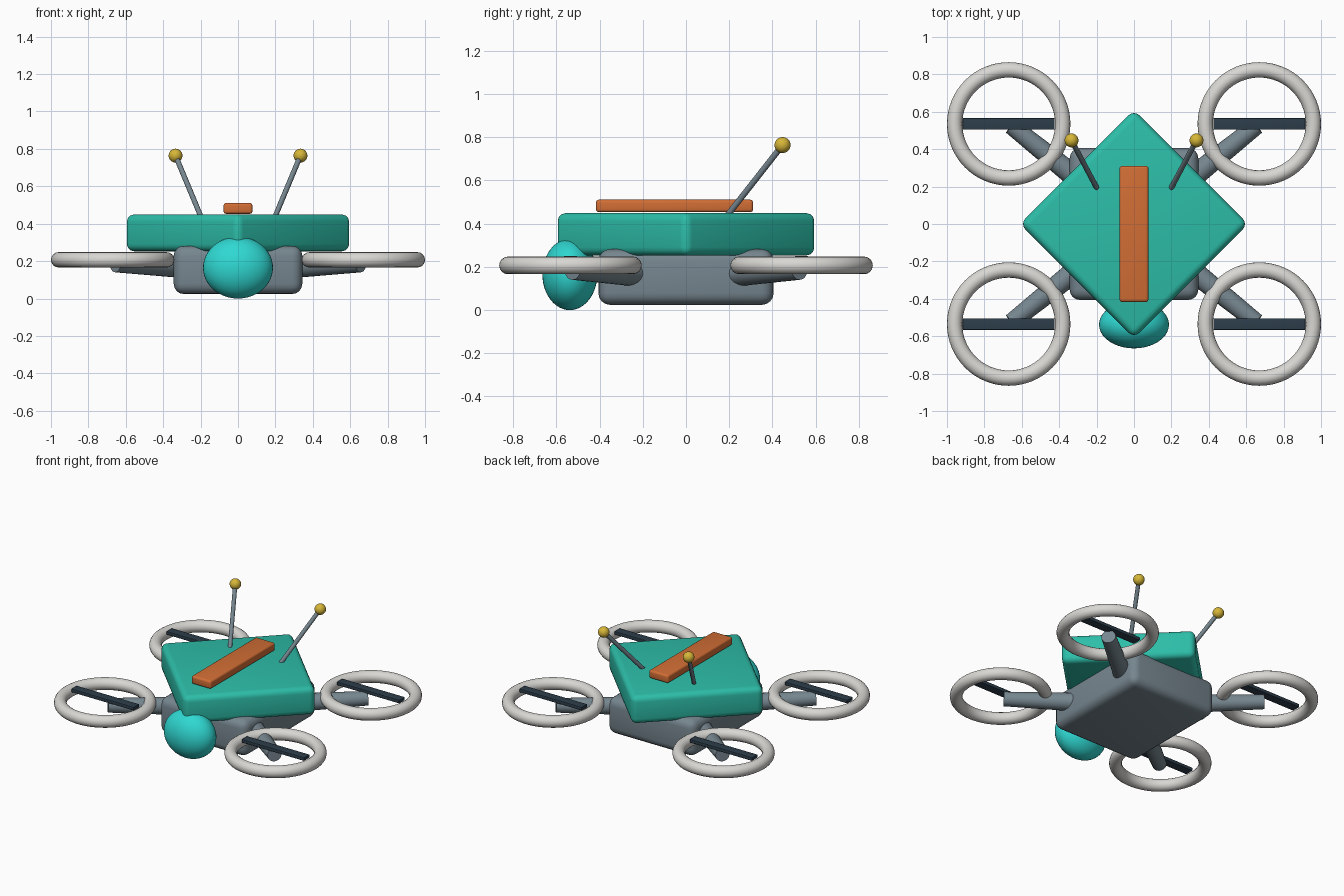
import bpy
import bmesh
import math
from mathutils import Matrix, Vector

if "Cube" in bpy.data.objects:
    bpy.data.objects.remove(bpy.data.objects["Cube"], do_unlink=True)


def material(name, hex_code):
    """Flat material from an sRGB hex colour."""
    srgb = [int(hex_code[i:i + 2], 16) / 255 for i in (0, 2, 4)]
    colour = [c / 12.92 if c <= 0.04045 else ((c + 0.055) / 1.055) ** 2.4 for c in srgb] + [1]
    mat = bpy.data.materials.new(name)
    mat.use_nodes = True
    mat.diffuse_color = colour
    for node in mat.node_tree.nodes:
        if node.type == "BSDF_PRINCIPLED":
            node.inputs["Base Color"].default_value = colour
            node.inputs["Roughness"].default_value = 0.6
    return mat


TEAL = material("teal shell", "2DBEA9")
CYAN = material("bright cyan", "2FD8D2")
GREY = material("slate grey", "76868F")
LIGHT = material("pale grey", "D8D7D3")
NAVY = material("dark navy", "2D3E4B")
ORANGE = material("orange", "D26E35")
GOLD = material("gold", "D6B638")


def finish(obj, name, mat):
    obj.name = name
    obj.data.name = name
    obj.data.materials.append(mat)
    bpy.ops.object.select_all(action="DESELECT")
    obj.select_set(True)
    bpy.context.view_layer.objects.active = obj
    bpy.ops.object.shade_smooth_by_angle(angle=math.radians(35))
    return obj


def box(name, low, high, bevel, mat, turn=0):
    """Rounded box between two corners, turned about its own vertical axis."""
    low, high = Vector(low), Vector(high)
    bm = bmesh.new()
    bmesh.ops.create_cube(bm, size=1, matrix=Matrix.Diagonal((*(high - low), 1)))
    if bevel:
        bmesh.ops.bevel(bm, geom=bm.edges[:], offset=bevel, segments=4,
                        profile=0.5, affect="EDGES")
    mesh = bpy.data.meshes.new(name)
    bm.to_mesh(mesh)
    bm.free()
    obj = bpy.data.objects.new(name, mesh)
    bpy.context.collection.objects.link(obj)
    obj.location = (low + high) / 2
    obj.rotation_euler.z = turn
    return finish(obj, name, mat)


def rod(name, start, end, r_start, r_end, mat):
    """Tapered round rod from start to end."""
    start, end = Vector(start), Vector(end)
    axis = end - start
    bpy.ops.mesh.primitive_cone_add(
        vertices=24, radius1=r_start, radius2=r_end, depth=axis.length,
        location=(start + end) / 2, rotation=axis.to_track_quat("Z", "Y").to_euler())
    return finish(bpy.context.object, name, mat)


def ball(name, centre, radii, mat):
    bpy.ops.mesh.primitive_uv_sphere_add(segments=40, ring_count=24, radius=1, location=centre)
    obj = bpy.context.object
    obj.scale = radii
    bpy.ops.object.transform_apply(location=False, rotation=False, scale=True)
    return finish(obj, name, mat)


# Central hull, diamond shell and top stripe
box("hull", (-0.344, -0.406, 0.024), (0.344, 0.406, 0.282), 0.055, GREY)
box("shell", (-0.431, -0.431, 0.252), (0.431, 0.431, 0.45), 0.039, TEAL, math.pi / 4)
box("top_stripe", (-0.077, -0.417, 0.453), (0.077, 0.311, 0.511), 0.014, ORANGE)

# Rounded sensor pod at the front
ball("front_pod", (0, -0.538, 0.165), (0.187, 0.127, 0.165), CYAN)

# Four arms, each with a guard ring and a blade
for side, sx in (("left", 1), ("right", -1)):
    for end, sy in (("front", -1), ("back", 1)):
        label = f"{end}_{side}"
        x, y = sx * 0.67, sy * 0.535
        rod(f"{label}_arm", (0, 0, 0.155), (sx * 0.655, sy * 0.525, 0.187), 0.07, 0.047, GREY)
        bpy.ops.mesh.primitive_torus_add(
            major_radius=0.289, minor_radius=0.041, major_segments=64, minor_segments=16,
            location=(x, y, 0.207))
        finish(bpy.context.object, f"{label}_guard_ring", LIGHT)
        box(f"{label}_blade", (x - 0.246, y - 0.031, 0.226), (x + 0.246, y + 0.031, 0.25),
            0.004, NAVY)

    # Antenna with a ball tip
    tip = (sx * 0.334, 0.447, 0.764)
    rod(f"{side}_antenna", (sx * 0.195, 0.185, 0.43), tip, 0.014, 0.014, GREY)
    ball(f"{side}_antenna_tip", tip, (0.037, 0.037, 0.037), GOLD)
